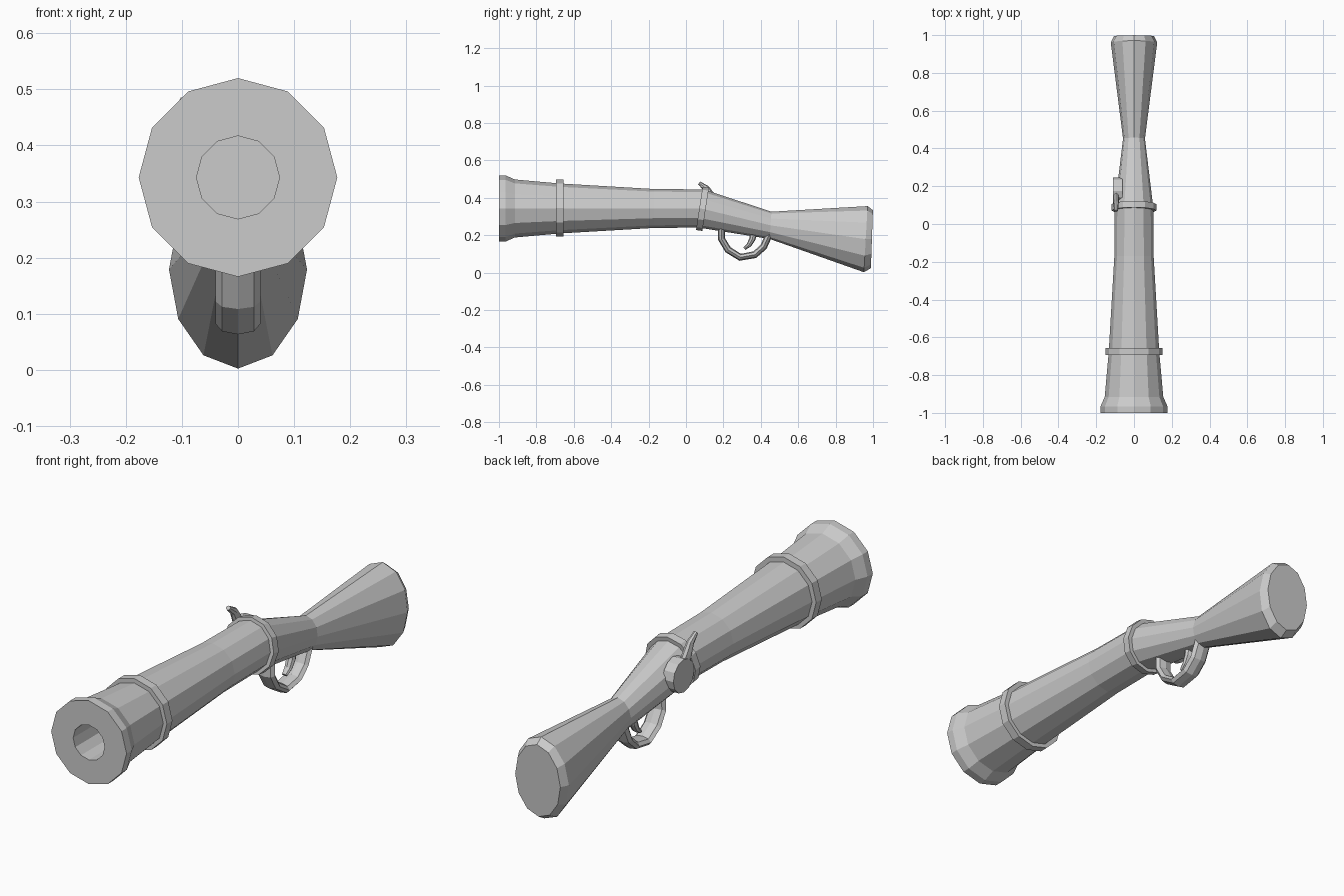
import bpy, bmesh
from math import sin, cos, pi, atan2, radians

if "Cube" in bpy.data.objects:
    bpy.data.objects.remove(bpy.data.objects["Cube"])


def loft(name, rings, sides=12, x0=0.0):
    """Skin rings of (y, z, half width, half height, tilt), capped at both ends."""
    bm = bmesh.new()
    loops = []
    for y, z, rx, rz, t in rings:
        loop = []
        for i in range(sides):
            a = 2 * pi * i / sides
            n = rz * sin(a)
            loop.append(bm.verts.new((x0 + rx * cos(a), y + n * sin(t), z + n * cos(t))))
        loops.append(loop)
    for a, b in zip(loops, loops[1:]):
        for i in range(sides):
            j = (i + 1) % sides
            bm.faces.new((a[i], a[j], b[j], b[i]))
    bm.faces.new(loops[0])
    bm.faces.new(loops[-1])
    bmesh.ops.recalc_face_normals(bm, faces=bm.faces)
    mesh = bpy.data.meshes.new(name)
    bm.to_mesh(mesh)
    bm.free()
    obj = bpy.data.objects.new(name, mesh)
    bpy.context.collection.objects.link(obj)
    return obj


def sweep(name, path, sides=8, x0=0.0):
    """Bent bar along points of (y, z, half width, half thickness)."""
    rings = []
    for i, (y, z, w, h) in enumerate(path):
        p, q = path[max(i - 1, 0)], path[min(i + 1, len(path) - 1)]
        rings.append((y, z, w, h, atan2(p[1] - q[1], q[0] - p[0])))
    return loft(name, rings, sides, x0)


def band(name, y, z, rx, rz, half, t):
    """Short collar whose axis follows the tilt."""
    return loft(name, [(y + s * half * cos(t), z - s * half * sin(t), rx, rz, t)
                       for s in (-1, 1)])


# Flared barrel, outer skin then back into the bore
CZ = 0.343
profile = [(-0.70, 0.074), (-1.0, 0.074), (-1.0, 0.177), (-0.965, 0.177),
           (-0.915, 0.155), (-0.68, 0.134), (-0.17, 0.104), (0.09, 0.102)]
loft("barrel", [(y, CZ, r, r, 0) for y, r in profile])

# Stock: narrow wrist widening to an oval butt
loft("stock", [(0.08, 0.343, 0.103, 0.103, radians(8)),
               (0.452, 0.253, 0.058, 0.073, radians(4)),
               (0.961, 0.179, 0.123, 0.177, radians(3.2)),
               (0.994, 0.179, 0.106, 0.155, radians(2))])

# Collars
band("front_band", -0.675, 0.345, 0.152, 0.152, 0.019, 0)
band("rear_band", 0.088, 0.341, 0.118, 0.117, 0.017, radians(8.6))

# Trigger guard and trigger
guard = [(0.19, 0.24), (0.19, 0.18), (0.225, 0.122), (0.29, 0.082),
         (0.368, 0.096), (0.415, 0.138), (0.445, 0.205)]
sweep("trigger_guard", [(y, z, 0.04, 0.019) for y, z in guard])
sweep("trigger", [(0.365, 0.235, 0.022, 0.02), (0.355, 0.18, 0.02, 0.017),
                  (0.337, 0.148, 0.017, 0.013), (0.312, 0.128, 0.012, 0.008)], 8)

# Lock disc on the left side with its curved hammer
bpy.ops.mesh.primitive_cylinder_add(vertices=12, radius=0.07, depth=0.05,
                                    location=(-0.087, 0.175, 0.34),
                                    rotation=(0, pi / 2, 0))
bpy.context.object.name = "lock_disc"
sweep("hammer", [(0.155, 0.37, 0.016, 0.03), (0.13, 0.41, 0.016, 0.025),
                 (0.108, 0.45, 0.014, 0.018), (0.07, 0.48, 0.01, 0.009)], 8, -0.095)
